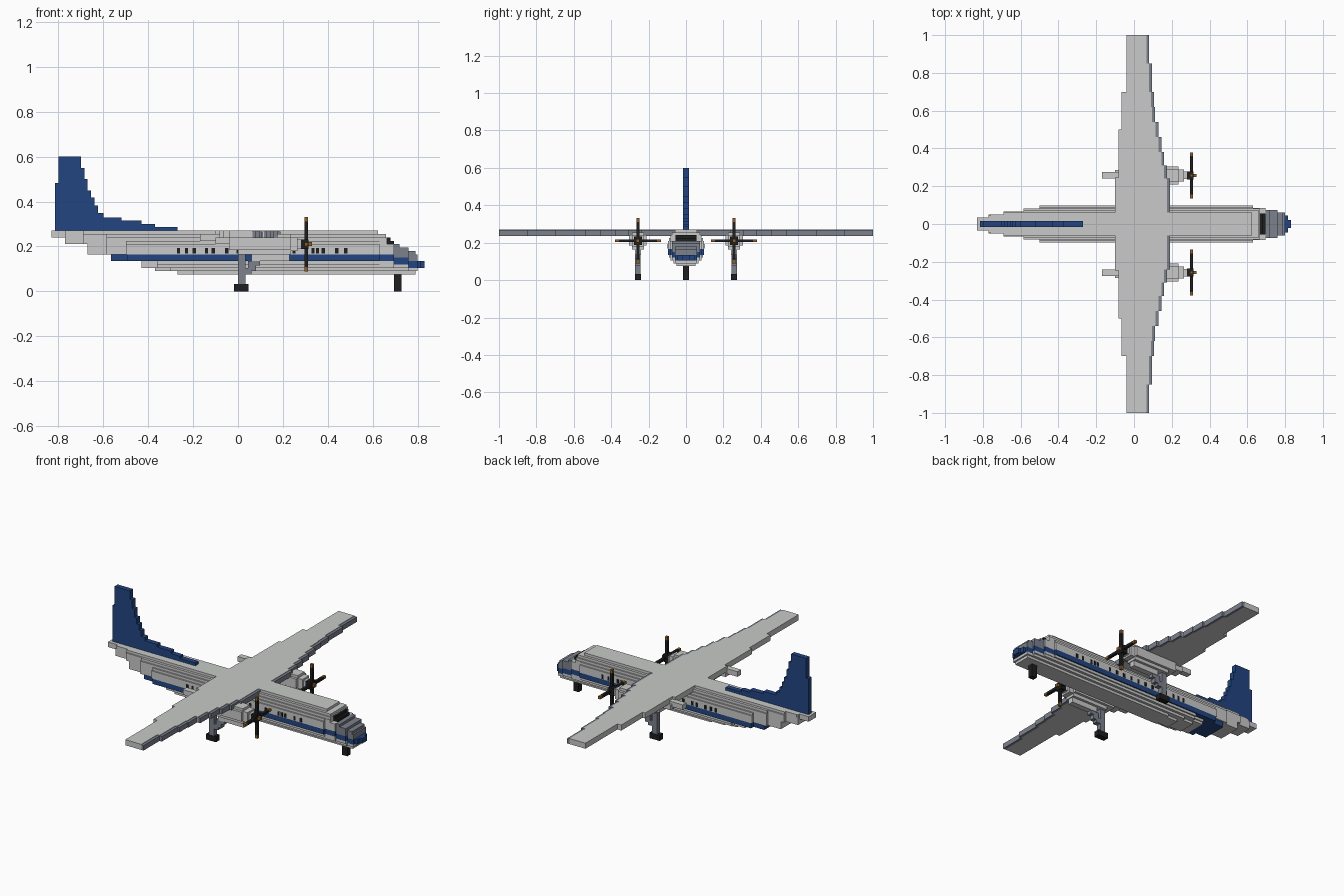
import bpy, bmesh
from mathutils import Matrix, Vector

cube = bpy.data.objects.get("Cube")
if cube:
    bpy.data.objects.remove(cube, do_unlink=True)

V = 0.015  # block size


def material(name, rgb):
    m = bpy.data.materials.new(name)
    m.use_nodes = True
    m.diffuse_color = (*rgb, 1)
    b = next(n for n in m.node_tree.nodes if n.type == 'BSDF_PRINCIPLED')
    b.inputs["Base Color"].default_value = (*rgb, 1)
    b.inputs["Roughness"].default_value = 0.8
    return m


LIGHT, BLUE, SLATE, BLACK, BROWN = range(5)
MATS = [material("light grey", (0.58, 0.59, 0.58)),
        material("deep blue", (0.016, 0.06, 0.22)),
        material("slate grey", (0.2, 0.22, 0.265)),
        material("black", (0.013, 0.013, 0.013)),
        material("tip brown", (0.27, 0.12, 0.025))]


def build(name, boxes):
    """Make one object from boxes: (x0, x1, y0, y1, z0, z1, colour)."""
    bm = bmesh.new()
    for x0, x1, y0, y1, z0, z1, col in boxes:
        mat = Matrix.LocRotScale(Vector(((x0 + x1) / 2, (y0 + y1) / 2, (z0 + z1) / 2)), None,
                                 Vector((x1 - x0, y1 - y0, z1 - z0)))
        verts = bmesh.ops.create_cube(bm, size=1, matrix=mat)["verts"]
        for f in {f for v in verts for f in v.link_faces}:
            f.material_index = col
    me = bpy.data.meshes.new(name)
    bm.to_mesh(me)
    bm.free()
    for m in MATS:
        me.materials.append(m)
    ob = bpy.data.objects.new(name, me)
    bpy.context.collection.objects.link(ob)
    return ob


def mirrored(name, boxes):
    """Build the left part as given and the right part flipped in y."""
    build("left_" + name, boxes)
    build("right_" + name, [(a, b, -d, -c, e, f, m) for a, b, c, d, e, f, m in boxes])


# Fuselage layers from the belly up: half width, tail end, nose end
LAYERS = [(0.052, -0.27, 0.79), (0.067, -0.37, 0.80), (0.082, -0.43, 0.83), (0.09, -0.43, 0.83),
          (0.097, -0.565, 0.80), (0.097, -0.565, 0.80), (0.097, -0.67, 0.79), (0.097, -0.67, 0.76),
          (0.097, -0.67, 0.72), (0.09, -0.77, 0.665), (0.082, -0.77, 0.665), (0.075, -0.83, 0.66),
          (0.06, -0.83, 0.625)]
# Outline seen from above: start, end, half width
PLAN = [(-0.835, -0.77, 0.035), (-0.77, -0.69, 0.05), (-0.69, -0.585, 0.067),
        (-0.585, -0.5, 0.082), (-0.5, 0.63, 0.097), (0.63, 0.695, 0.085),
        (0.695, 0.76, 0.075), (0.76, 0.80, 0.06), (0.80, 0.815, 0.045), (0.815, 0.83, 0.022)]


def body_colour(k, x):
    # The stripe drops towards the nose
    low = 9 if x < 0.69 else 8 if x < 0.75 else 7
    if low <= k <= low + 1:
        return BLUE
    return SLATE if x > 0.69 and k > low else LIGHT


body = []
for i, (hw, tail, nose) in enumerate(LAYERS):
    k = i + 5
    cuts = sorted({p[0] for p in PLAN} | {tail, nose, tail + 0.07})
    cuts = [c for c in cuts if tail <= c <= nose]
    for x0, x1 in zip(cuts, cuts[1:]):
        mid = (x0 + x1) / 2
        plan = next(h for a, b, h in PLAN if a <= mid <= b)
        h = min(hw * (0.75 if mid < tail + 0.07 else 1), plan)
        body.append((x0, x1, -h, h, k * V, (k + 1) * V, body_colour(k, mid)))
build("fuselage", body)

# Windshield wrapped round the nose
build("windshield", [(0.665, 0.695, -0.055, 0.055, 0.205, 0.225, BLACK),
                     (0.665, 0.68, -0.055, 0.055, 0.225, 0.24, BLACK)])

# Cabin windows as thin plates
WINDOWS = [-0.265, -0.23, -0.195, -0.14, -0.11, -0.05, 0.0, 0.05, 0.1, 0.15, 0.2, 0.25,
           0.335, 0.355, 0.38, 0.44, 0.48]
mirrored("windows", [(x - 0.007, x + 0.007, 0.095, 0.099, 0.168, 0.192, BLACK) for x in WINDOWS])

# Wing: stepped trailing and leading edges, given as (span limit, x)
TRAIL = [(0.245, -0.10), (0.5, -0.082), (0.70, -0.065), (1.0, -0.04)]
LEAD = [(0.24, 0.19), (0.31, 0.175), (0.38, 0.16), (0.46, 0.145), (0.54, 0.13),
        (0.62, 0.11), (0.70, 0.105), (0.85, 0.095), (1.0, 0.08)]


def step(table, y):
    return next(x for limit, x in table if y <= limit)


wing = []
spans = sorted({0.0} | {t[0] for t in TRAIL + LEAD})
for y0, y1 in zip(spans, spans[1:]):
    t, l = step(TRAIL, y1), step(LEAD, y1)
    wing += [(t, l - V, y0, y1, 0.237, 0.27, LIGHT),
             (l - V, l, y0, y1, 0.237, 0.267, SLATE)]
mirrored("wing", wing)

# Tail fin rows: bottom, top, rear x, front x
FIN = [(0.27, 0.287, -0.815, -0.27), (0.287, 0.30, -0.815, -0.37), (0.30, 0.315, -0.815, -0.43),
       (0.315, 0.33, -0.815, -0.52), (0.33, 0.35, -0.815, -0.60), (0.35, 0.383, -0.815, -0.625),
       (0.383, 0.417, -0.815, -0.64), (0.417, 0.45, -0.815, -0.655), (0.45, 0.483, -0.815, -0.67),
       (0.483, 0.50, -0.80, -0.67), (0.50, 0.55, -0.80, -0.685), (0.55, 0.60, -0.80, -0.70)]
build("tail_fin", [(a, b, -V, V, z0, z1, BLUE) for z0, z1, a, b in FIN])

Y, Z = 0.257, 0.21  # engine axis


def around(x0, x1, hy, z0, z1, col):
    return (x0, x1, Y - hy, Y + hy, z0, z1, col)


# Engine nacelles under the wing
mirrored("nacelle", [around(-0.17, -0.08, 0.017, 0.225, 0.255, LIGHT),
                     around(-0.10, 0.0, 0.03, 0.21, 0.24, LIGHT),
                     around(-0.04, 0.235, 0.047, 0.185, 0.24, LIGHT),
                     around(0.0, 0.235, 0.032, 0.165, 0.255, LIGHT),
                     around(0.06, 0.23, 0.017, 0.135, 0.165, LIGHT),
                     around(0.235, 0.265, 0.032, 0.18, 0.24, LIGHT),
                     around(0.265, 0.285, 0.02, 0.19, 0.23, LIGHT)])

# Propellers: hub, spinner and four blades with painted tips
H, R, T = 0.0075, 0.122, 0.102
prop = [around(0.28, 0.315, 0.022, Z - 0.022, Z + 0.022, BLACK),
        around(0.315, 0.33, 0.009, Z - 0.009, Z + 0.009, BROWN)]
for a, b, col in ((0, T, BLACK), (T, R, BROWN)):
    for s in (-1, 1):
        lo, hi = sorted((s * a, s * b))
        prop += [(0.297, 0.313, Y - H, Y + H, Z + lo, Z + hi, col),
                 (0.297, 0.313, Y + lo, Y + hi, Z - H, Z + H, col)]
mirrored("propeller", prop)

# Main landing gear: strut, stepped brace and wheel
mirrored("main_gear", [around(0.0, 0.033, 0.015, 0.03, 0.19, SLATE),
                       around(0.033, 0.06, 0.015, 0.075, 0.105, SLATE),
                       around(0.045, 0.08, 0.015, 0.09, 0.135, SLATE),
                       around(0.07, 0.098, 0.015, 0.115, 0.15, SLATE),
                       around(-0.018, 0.047, 0.017, 0.0, 0.033, BLACK)])

# Nose wheel
build("nose_wheel", [(0.695, 0.728, -V, V, 0.0, 0.08, BLACK)])
